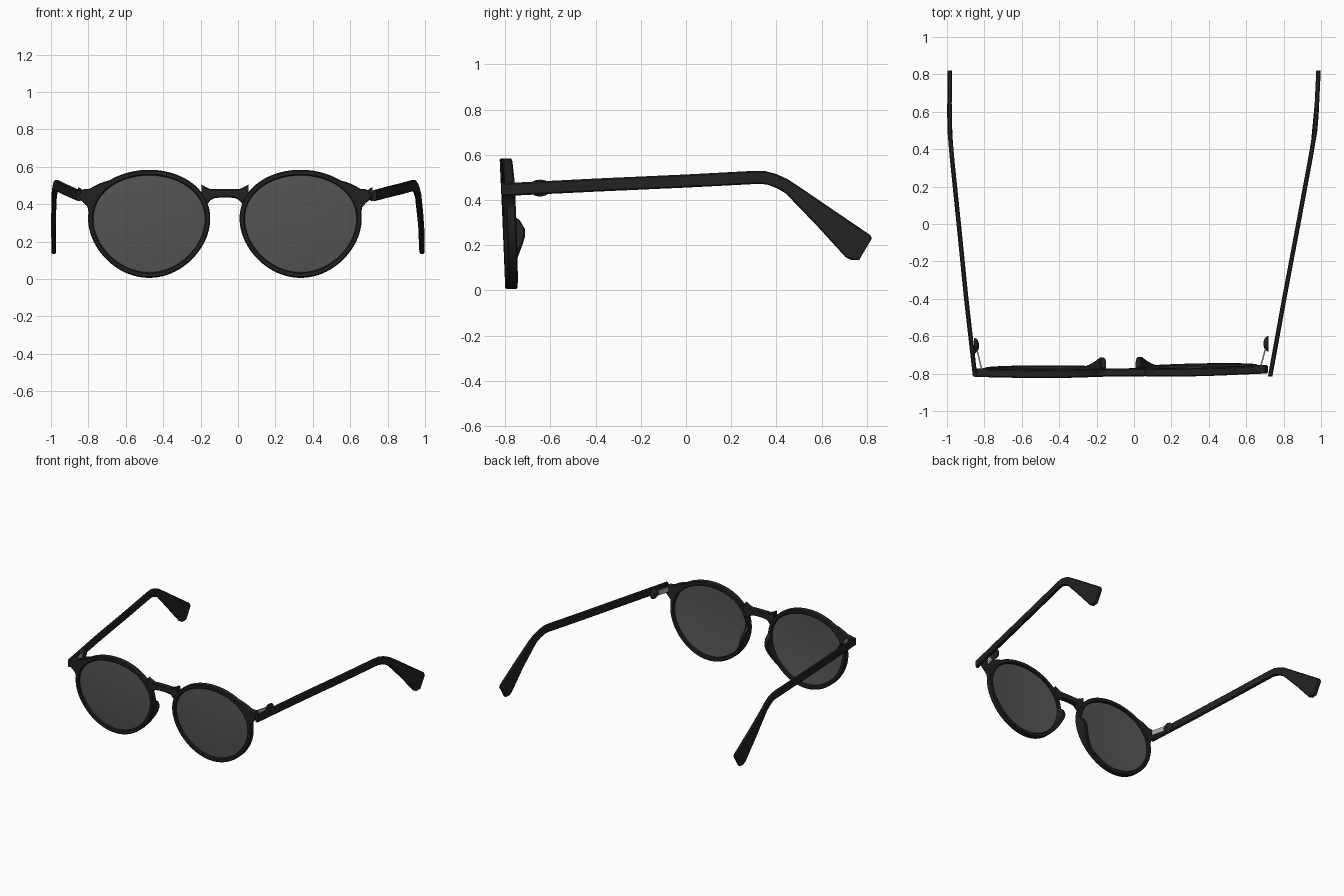
import bpy, bmesh
from math import sin, cos, pi, atan2, hypot
from mathutils import Vector

if "Cube" in bpy.data.objects:
    bpy.data.objects.remove(bpy.data.objects["Cube"])

MID = -0.07          # the front is slightly off-centre between the temples
CU, CZ = 0.405, 0.295  # lens centre: distance from the middle, height


def material(name, rgba):
    m = bpy.data.materials.new(name)
    m.diffuse_color = rgba
    m.use_nodes = True
    m.node_tree.nodes["Principled BSDF"].inputs["Base Color"].default_value = m.diffuse_color
    return m


BLACK = material("black", (0.016, 0.016, 0.016, 1))
GLASS = material("tinted_glass", (0.09, 0.09, 0.09, 0.85))
METAL = material("metal", (0.4, 0.4, 0.4, 1))


def finish(name, bm, mat, angle=35):
    bmesh.ops.recalc_face_normals(bm, faces=bm.faces)
    me = bpy.data.meshes.new(name)
    bm.to_mesh(me)
    bm.free()
    ob = bpy.data.objects.new(name, me)
    bpy.context.collection.objects.link(ob)
    me.materials.append(mat)
    bpy.ops.object.select_all(action='DESELECT')
    ob.select_set(True)
    bpy.context.view_layer.objects.active = ob
    bpy.ops.object.shade_smooth_by_angle(angle=angle * pi / 180)
    return ob


def loft(name, sections, mat, closed=False):
    bm = bmesh.new()
    rings = [[bm.verts.new(p) for p in s] for s in sections]
    n = len(rings[0])
    pairs = list(zip(rings, rings[1:])) + ([(rings[-1], rings[0])] if closed else [])
    for a, b in pairs:
        for i in range(n):
            j = (i + 1) % n
            bm.faces.new((a[i], a[j], b[j], b[i]))
    if not closed:
        bm.faces.new(rings[0])
        bm.faces.new(rings[-1])
    return finish(name, bm, mat)


def chamfered(w, d0, d1, c):
    # rectangle 0..w by d0..d1 with cut corners
    return [(c, d0), (w - c, d0), (w, d0 + c), (w, d1 - c),
            (w - c, d1), (c, d1), (0, d1 - c), (0, d0 + c)]


def interp(table, t):
    for (a, va), (b, vb) in zip(table, table[1:]):
        if t <= b:
            return va + (vb - va) * (t - a) / (b - a)
    return table[-1][1]


def front_y(x, z):
    # tilt and gentle wrap of the front
    return -0.798 + 0.025 * (1 - z / 0.58) + 0.012 * (x - MID) ** 2 + 0.012 * x


def egg(a, rx, rz):
    return rx * cos(a) * (1 + 0.1 * sin(a)), rz * sin(a)


# corner lug on the outer side of each rim, as angle and radius
LUG = sorted((atan2(w, u), hypot(u, w)) for u, w in [
    (.325, .063), (.33, .098), (.362, .119), (.381, .15), (.362, .184),
    (.319, .187), (.212, .232), (.078, .278)])


def outer(a):
    u, w = egg(a, 0.325, 0.289)
    th, r = atan2(w, u), hypot(u, w)
    if LUG[0][0] < th < LUG[-1][0]:
        r = max(r, interp(LUG, th))
    return r * cos(th), r * sin(th)


PAD = [(0.11, 0), (0.15, .015), (0.20, .036), (0.24, .05), (0.27, .05),
       (0.31, .03), (0.335, 0), (1, 0)]


def place(side, u, z, d):
    x = MID + side * u
    return Vector((x, front_y(x, z) + d, z))


N = 144
for side, label in ((-1, "left"), (1, "right")):
    # rim with nose pad swelling out of its back
    secs = []
    for k in range(N):
        a = 2 * pi * k / N
        ui, wi = egg(a, 0.297, 0.259)
        uo, wo = outer(a)
        w = hypot(uo - ui, wo - wi)
        z = CZ + wo
        back = 0.022 + (interp(PAD, z) if uo < 0 and z > 0.11 else 0)
        secs.append([place(side, CU + ui + (uo - ui) * s / w, CZ + wi + (wo - wi) * s / w, d)
                     for s, d in chamfered(w, -0.022, back, 0.006)])
    loft(label + "_rim", secs, BLACK, closed=True)

    # slightly domed lens
    bm = bmesh.new()
    M = 64
    for d0 in (-0.004, 0.004):
        mid = bm.verts.new(place(side, CU, CZ, d0 - 0.012))
        prev = None
        for f in (0.35, 0.7, 1.0):
            ring = []
            for k in range(M):
                u, w = egg(2 * pi * k / M, 0.301 * f, 0.263 * f)
                ring.append(bm.verts.new(place(side, CU + u, CZ + w, d0 - 0.012 * (1 - f * f))))
            for k in range(M):
                j = (k + 1) % M
                if prev:
                    bm.faces.new((prev[k], prev[j], ring[j], ring[k]))
                else:
                    bm.faces.new((mid, ring[k], ring[j]))
            prev = ring
    finish(label + "_lens", bm, GLASS)

# bridge, flaring into the rims
half = [(0, .436, .482), (.03, .435, .482), (.06, .431, .481), (.078, .42, .481),
        (.092, .402, .487), (.105, .42, .493), (.125, .45, .505)]
stations = [(-u, b, t) for u, b, t in half[:0:-1]] + half
loft("bridge", [[place(1, u, b + s, d) for s, d in chamfered(t - b, -0.021, 0.021, 0.006)]
                for u, b, t in stations], BLACK)

# temples: matching top and bottom edge points (y, z) seen from the side
TOP = [(-.815, .474), (-.4, .495), (0, .513), (.30, .529), (.35, .528), (.40, .515),
       (.45, .492), (.50, .459), (.65, .357), (.79, .262), (.815, .245), (.822, .23)]
BOT = [(-.815, .417), (-.4, .437), (0, .455), (.29, .47), (.325, .472), (.36, .468),
       (.40, .453), (.44, .43), (.58, .285), (.705, .148), (.73, .134), (.765, .134)]
PATHS = {"left": [(-.82, -.849), (-.4, -.897), (.1, -.947), (.35, -.973), (.53, -.988), (.83, -.984)],
         "right": [(-.82, .727), (-.4, .803), (.1, .897), (.35, .943), (.52, .972), (.83, .987)]}
for label, path in PATHS.items():
    secs = []
    for (yt, zt), (yb, zb) in zip(TOP, BOT):
        h = hypot(yt - yb, zt - zb)
        sec = []
        for s, d in chamfered(h, -0.012, 0.012, 0.006):
            f = s / h
            y = yb + (yt - yb) * f
            sec.append((interp(path, y) + d, y, zb + (zt - zb) * f))
        secs.append(sec)
    loft(label + "_temple", secs, BLACK)

# hinges: half-dome knuckle and a thin metal leaf reaching to the rim corner
for side, label, kx, ky, leaf in ((-1, "left", -.856, -.65, [(-.815, -.775), (-.84, -.67)]),
                                  (1, "right", .72, -.64, [(.675, -.77), (.705, -.66)])):
    bm = bmesh.new()
    bmesh.ops.create_uvsphere(bm, u_segments=24, v_segments=12, radius=1)
    bmesh.ops.bisect_plane(bm, geom=bm.verts[:] + bm.edges[:] + bm.faces[:],
                           plane_co=(0, 0, 0), plane_no=(side, 0, 0), clear_outer=True)
    bmesh.ops.holes_fill(bm, edges=[e for e in bm.edges if e.is_boundary])
    for v in bm.verts:
        v.co = (kx + v.co.x * 0.028, ky + v.co.y * 0.042, 0.453 + v.co.z * 0.037)
    finish(label + "_hinge_knuckle", bm, BLACK)
    loft(label + "_hinge_leaf", [[(x + dx, y, 0.452 + dz) for dx, dz in
         ((-.004, -.018), (.004, -.018), (.004, .018), (-.004, .018))] for x, y in leaf], METAL)
